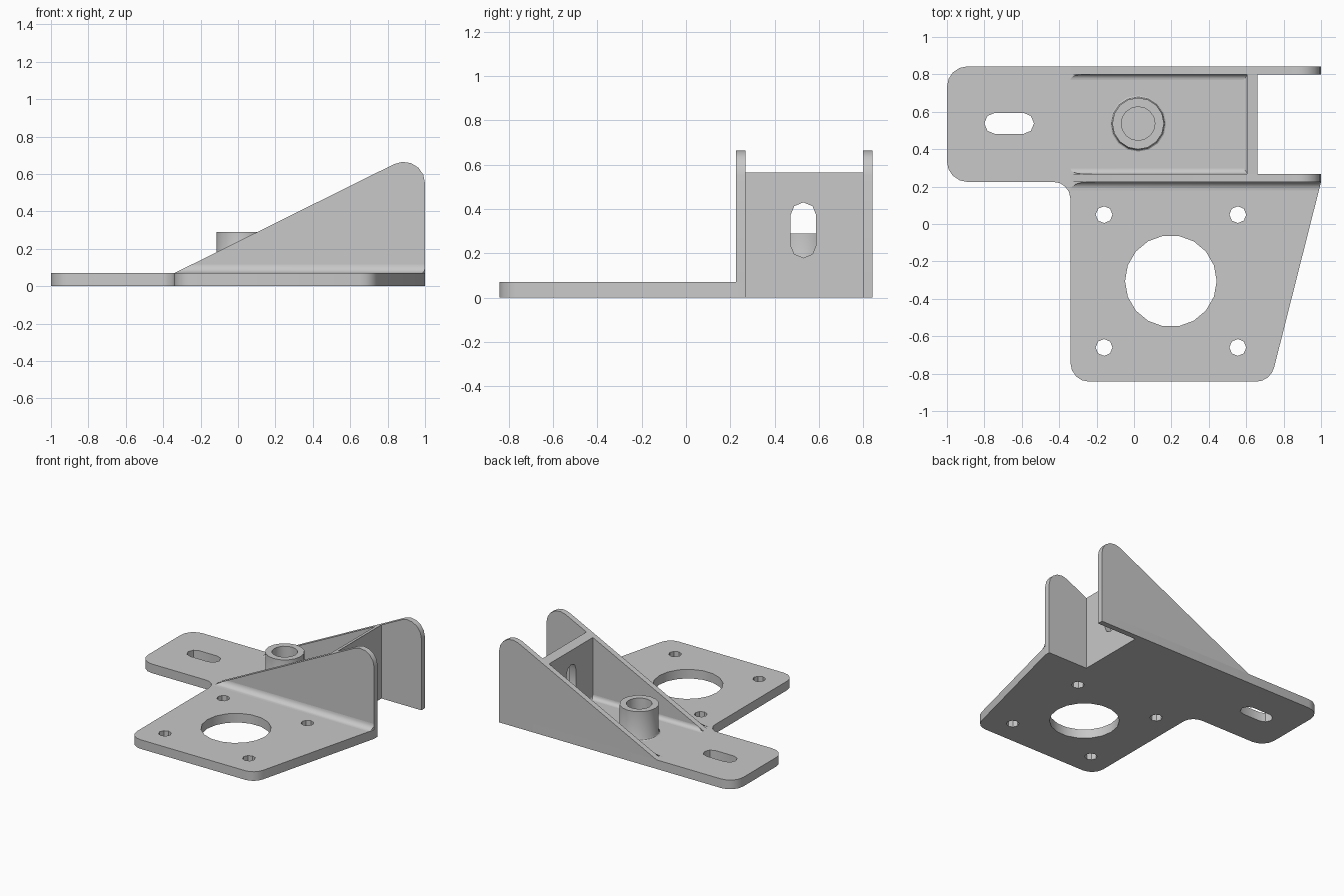
import bpy, bmesh, math
from mathutils import Vector, Matrix

if "Cube" in bpy.data.objects:
    bpy.data.objects.remove(bpy.data.objects["Cube"])

GREY = (0.58, 0.58, 0.58, 1)
metal = bpy.data.materials.new("grey metal")
metal.use_nodes = True
metal.diffuse_color = GREY
metal.node_tree.nodes["Principled BSDF"].inputs["Base Color"].default_value = GREY

# Main dimensions
T = 0.07                                # base thickness
FRONT, FRONT_IN = 0.225, 0.268          # front wall faces
BACK_IN, BACK = 0.8, 0.843              # back wall faces
START, SLOPE = -0.34, 0.496             # foot and steepness of the gussets
SLOPE_CUT = ((START, 0, T), (-SLOPE, 0, 1))
SIDE_CUT = ((1, FRONT, 0), (1.065, -0.27, 0))

# Sketch planes: columns are sketch u, sketch v, extrusion direction
XY = Matrix.Identity(3)
XZ = Matrix(((1, 0, 0), (0, 0, 1), (0, 1, 0)))
YZ = Matrix(((0, 0, 1), (1, 0, 0), (0, 1, 0)))


def rounded(corners, n=4):
    """Polygon outline from (u, v, radius) corners."""
    out = []
    for i, (u, v, r) in enumerate(corners):
        p = Vector((u, v))
        if not r:
            out.append(p)
            continue
        a = (Vector(corners[i - 1][:2]) - p).normalized()
        b = (Vector(corners[(i + 1) % len(corners)][:2]) - p).normalized()
        half = a.angle(b) / 2
        c = p + (a + b).normalized() * (r / math.sin(half))
        reach = r / math.tan(half)
        s = (p + a * reach - c).normalized()
        e = (p + b * reach - c).normalized()
        out += [c + s.slerp(e, k / n) * r for k in range(n + 1)]
    return out


def circle(u, v, r, n):
    return [Vector((u + r * math.cos(2 * math.pi * k / n),
                    v + r * math.sin(2 * math.pi * k / n))) for k in range(n)]


def slot(u0, u1, v0, v1):
    r = min(u1 - u0, v1 - v0) / 2 - 0.0005
    return rounded([(u0, v0, r), (u1, v0, r), (u1, v1, r), (u0, v1, r)], 2)


def finish(name, bm):
    bmesh.ops.remove_doubles(bm, verts=bm.verts, dist=0.0002)
    bmesh.ops.recalc_face_normals(bm, faces=bm.faces)
    mesh = bpy.data.meshes.new(name)
    bm.to_mesh(mesh)
    bm.free()
    mesh.materials.append(metal)
    ob = bpy.data.objects.new(name, mesh)
    bpy.context.collection.objects.link(ob)
    bpy.ops.object.select_all(action='DESELECT')
    ob.select_set(True)
    bpy.context.view_layer.objects.active = ob
    bpy.ops.object.shade_smooth_by_angle(angle=math.radians(28))


def plate(name, loops, plane, lo, hi, cuts=()):
    """Extrude an outline with holes from lo to hi, then trim it by planes."""
    cu = bpy.data.curves.new(name, 'CURVE')
    cu.dimensions, cu.fill_mode = '2D', 'BOTH'
    cu.extrude = (hi - lo) / 2
    for loop in loops:
        sp = cu.splines.new('POLY')
        sp.points.add(len(loop) - 1)
        for pt, p in zip(sp.points, loop):
            pt.co = (p.x, p.y, 0, 1)
        sp.use_cyclic_u = True
    temp = bpy.data.objects.new(name, cu)
    mesh = bpy.data.meshes.new_from_object(temp)
    bm = bmesh.new()
    bm.from_mesh(mesh)
    bpy.data.objects.remove(temp)
    bpy.data.curves.remove(cu)
    bpy.data.meshes.remove(mesh)
    bmesh.ops.remove_doubles(bm, verts=bm.verts, dist=0.0002)
    for v in bm.verts:
        v.co = plane @ Vector((v.co.x, v.co.y, v.co.z + (lo + hi) / 2))
    for co, no in cuts:
        geom = bm.verts[:] + bm.edges[:] + bm.faces[:]
        res = bmesh.ops.bisect_plane(bm, geom=geom, plane_co=co, plane_no=no, clear_outer=True)
        rim = [e for e in res["geom_cut"] if isinstance(e, bmesh.types.BMEdge)]
        if rim:
            bmesh.ops.triangle_fill(bm, edges=rim, use_beauty=True)
    finish(name, bm)


def fillet(name, plane, u, direction, r, lo, hi, cuts):
    """Concave quarter-round strip along the foot of an upright."""
    arc = [Vector((u + direction * r * (1 - math.sin(a)), T + r * (1 - math.cos(a))))
           for a in [k * math.pi / 12 for k in range(7)]]
    plate(name, [[Vector((u, T))] + arc], plane, lo, hi, cuts)


# Flat base with tongue, notch, bores and slot
outline = rounded([
    (-1, BACK, 0.11), (-1, FRONT, 0.11), (START, FRONT, 0.09),
    (START, -0.843, 0.1), (0.73, -0.843, 0.1), (1, FRONT, 0), (1, FRONT_IN, 0),
    (0.66, FRONT_IN, 0), (0.66, BACK_IN, 0), (1, BACK_IN, 0), (1, BACK, 0)])
bores = [circle(x, y, 0.045, 8) for x in (-0.16, 0.555) for y in (-0.66, 0.05)]
plate("base_plate", [outline, circle(0.197, -0.305, 0.245, 18),
                     slot(-0.8, -0.535, 0.482, 0.594)] + bores, XY, 0, T)

# Triangular side walls with a rounded peak
profile = rounded([(START, T, 0), (1, T, 0), (1, T + SLOPE * (1 - START), 0.114)], 5)
plate("front_wall", [profile], XZ, FRONT, FRONT_IN)
plate("back_wall", [profile], XZ, BACK_IN, BACK)

# Slotted cross wall, its top trimmed along the gusset slope
panel = rounded([(FRONT_IN, T, 0), (BACK_IN, T, 0), (BACK_IN, 0.62, 0), (FRONT_IN, 0.62, 0)])
plate("cross_wall", [panel, slot(0.472, 0.588, 0.18, 0.43)], YZ, 0.605, 0.66, [SLOPE_CUT])

# Weld fillets at the foot of the walls
fillet("outer_fillet", YZ, FRONT, -1, 0.045, START, 1, [SLOPE_CUT, SIDE_CUT])
fillet("front_inner_fillet", YZ, FRONT_IN, 1, 0.03, START, 0.605, [SLOPE_CUT])
fillet("back_inner_fillet", YZ, BACK_IN, -1, 0.03, START, 0.605, [SLOPE_CUT])
fillet("cross_fillet", XZ, 0.605, -1, 0.02, FRONT_IN, BACK_IN, [])

# Hollow round boss
bm = bmesh.new()
ring = [(0.15, T), (0.143, T + 0.004), (0.138, T + 0.014), (0.138, 0.29), (0.09, 0.29), (0.09, T)]
verts = [bm.verts.new((0.022 + r, 0.537, z)) for r, z in ring]
edges = [bm.edges.new((verts[i - 1], verts[i])) for i in range(len(verts))]
bmesh.ops.spin(bm, geom=verts + edges, cent=(0.022, 0.537, 0), axis=(0, 0, 1),
               angle=2 * math.pi, steps=16)
finish("boss", bm)
